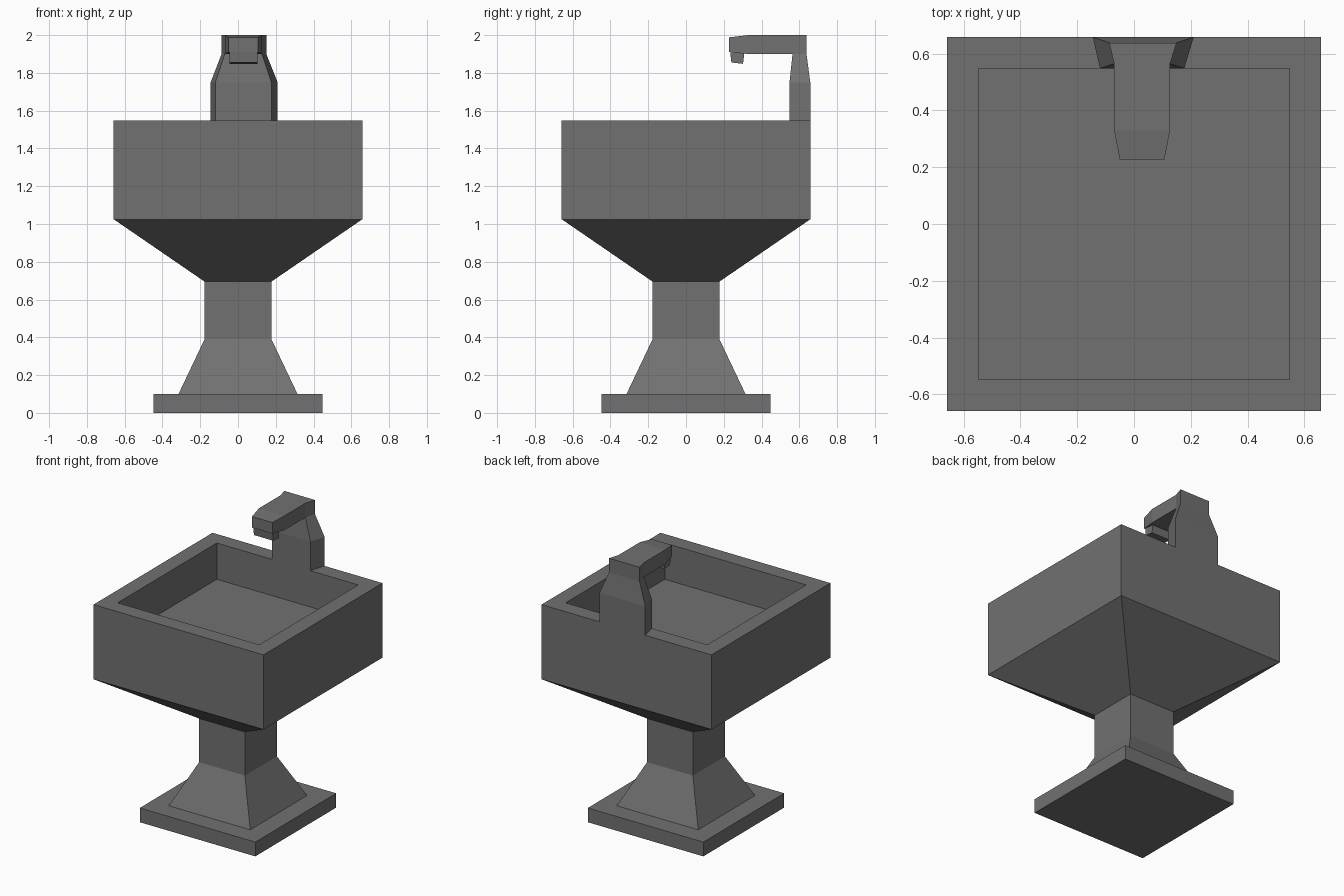
import bpy, bmesh

if "Cube" in bpy.data.objects:
    bpy.data.objects.remove(bpy.data.objects["Cube"])

stone = bpy.data.materials.new("grey stone")
stone.diffuse_color = (0.165, 0.165, 0.165, 1)
stone.use_nodes = True
stone.node_tree.nodes["Principled BSDF"].inputs["Base Color"].default_value = stone.diffuse_color


def loft(name, rings):
    """Skin a stack of four-cornered rings and cap both ends."""
    bm = bmesh.new()
    loops = [[bm.verts.new(p) for p in ring] for ring in rings]
    for a, b in zip(loops, loops[1:]):
        for i in range(4):
            j = (i + 1) % 4
            bm.faces.new((a[i], a[j], b[j], b[i]))
    bm.faces.new(loops[0][::-1])
    bm.faces.new(loops[-1])
    bmesh.ops.recalc_face_normals(bm, faces=bm.faces)
    mesh = bpy.data.meshes.new(name)
    bm.to_mesh(mesh)
    bm.free()
    mesh.materials.append(stone)
    obj = bpy.data.objects.new(name, mesh)
    bpy.context.collection.objects.link(obj)
    return obj


def square(r, z):
    return [(-r, -r, z), (r, -r, z), (r, r, z), (-r, r, z)]


def trapezoid(z, front, back):
    """Level ring; front and back are (x0, x1, y)."""
    return [(front[0], front[2], z), (front[1], front[2], z),
            (back[1], back[2], z), (back[0], back[2], z)]


def upright(y, x0, x1, z0, z1):
    return [(x0, y, z0), (x1, y, z0), (x1, y, z1), (x0, y, z1)]


# Foot plate and flared pedestal
loft("base_plate", [square(0.447, 0), square(0.447, 0.1)])
loft("pedestal", [square(0.315, 0.1), square(0.177, 0.39), square(0.177, 0.695)])

# Basin: tapered underside, walls, rim and recessed floor
loft("basin", [square(0.177, 0.695), square(0.658, 1.025), square(0.658, 1.547),
               square(0.548, 1.547), square(0.548, 1.293)])

# Tap body at the back rim, tapering to the spout
loft("tap_body", [
    trapezoid(1.547, (-0.12, 0.177, 0.548), (-0.145, 0.21, 0.658)),
    trapezoid(1.75, (-0.12, 0.177, 0.548), (-0.145, 0.21, 0.658)),
    trapezoid(1.9, (-0.07, 0.127, 0.564), (-0.087, 0.15, 0.638))])

# Spout reaching over the basin
loft("tap_spout", [
    upright(0.638, -0.087, 0.15, 1.9, 2.0),
    upright(0.564, -0.07, 0.127, 1.9, 2.0),
    upright(0.33, -0.07, 0.127, 1.9, 2.0),
    upright(0.227, -0.05, 0.107, 1.91, 1.988)])

# Nozzle, tilted slightly with the spout tip
loft("tap_nozzle", [
    [(-0.045, 0.234, 1.912), (0.104, 0.234, 1.912), (0.104, 0.309, 1.904), (-0.045, 0.309, 1.904)],
    [(-0.045, 0.240, 1.855), (0.104, 0.240, 1.855), (0.104, 0.302, 1.848), (-0.045, 0.302, 1.848)]])
